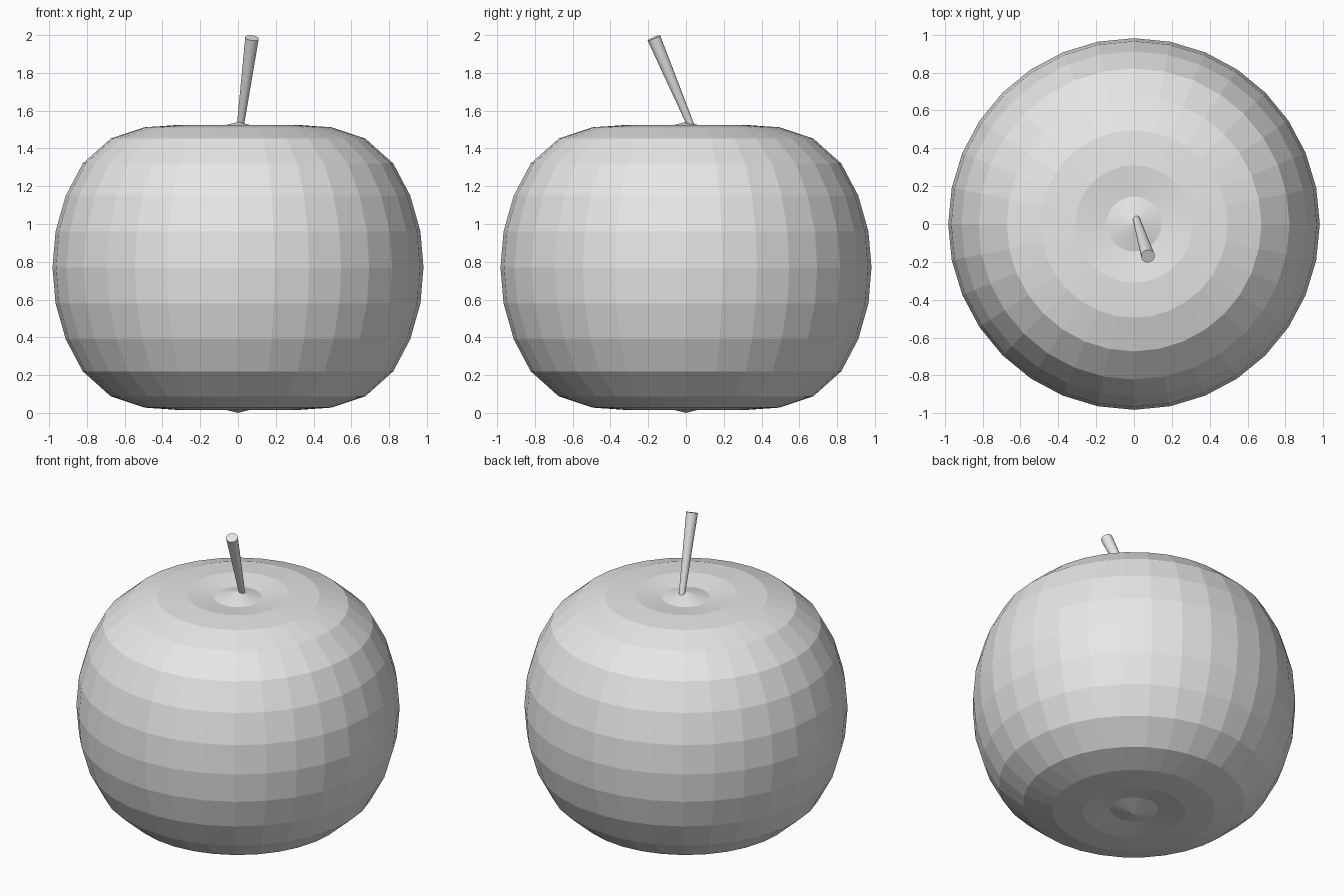
import bpy
import bmesh
from math import sin, cos, pi
from mathutils import Vector

cube = bpy.data.objects.get("Cube")
if cube:
    bpy.data.objects.remove(cube, do_unlink=True)

grey = bpy.data.materials.new("light_grey")
grey.use_nodes = True
colour = (0.8, 0.8, 0.8, 1)
grey.diffuse_color = colour
grey.node_tree.nodes["Principled BSDF"].inputs["Base Color"].default_value = colour

SIDES = 32
MID = 0.77


def make_object(name, bm):
    bmesh.ops.recalc_face_normals(bm, faces=bm.faces)
    mesh = bpy.data.meshes.new(name)
    bm.to_mesh(mesh)
    bm.free()
    mesh.materials.append(grey)
    obj = bpy.data.objects.new(name, mesh)
    bpy.context.collection.objects.link(obj)
    return obj


# Fruit body: upper half profile (radius, height above the middle), mirrored below
upper = [(0.982, 0), (0.966, 0.19), (0.912, 0.38), (0.822, 0.55), (0.673, 0.683),
         (0.495, 0.742), (0.31, 0.755), (0.145, 0.733)]
profile = [(r, MID - h) for r, h in reversed(upper[1:])] + [(r, MID + h) for r, h in upper]

bm = bmesh.new()
rings = []
for r, z in profile:
    rings.append([bm.verts.new((r * cos(2 * pi * i / SIDES), r * sin(2 * pi * i / SIDES), z))
                  for i in range(SIDES)])
for low, high in zip(rings, rings[1:]):
    for i in range(SIDES):
        j = (i + 1) % SIDES
        bm.faces.new((low[i], low[j], high[j], high[i]))

# Small raised points in the middle of both dimples
for ring, z in ((rings[0], 0), (rings[-1], 2 * MID)):
    pole = bm.verts.new((0, 0, z))
    for i in range(SIDES):
        bm.faces.new((ring[i], ring[(i + 1) % SIDES], pole))
make_object("fruit_body", bm)

# Stem: leaning tapered cylinder
base, tip = Vector((0.01, 0.035, 1.5)), Vector((0.074, -0.17, 1.985))
axis = tip - base
bm = bmesh.new()
bmesh.ops.create_cone(bm, cap_ends=True, segments=SIDES, radius1=0.018, radius2=0.036,
                      depth=axis.length)
stem = make_object("stem", bm)
stem.location = (base + tip) / 2
stem.rotation_mode = 'QUATERNION'
stem.rotation_quaternion = axis.to_track_quat('Z', 'Y')
